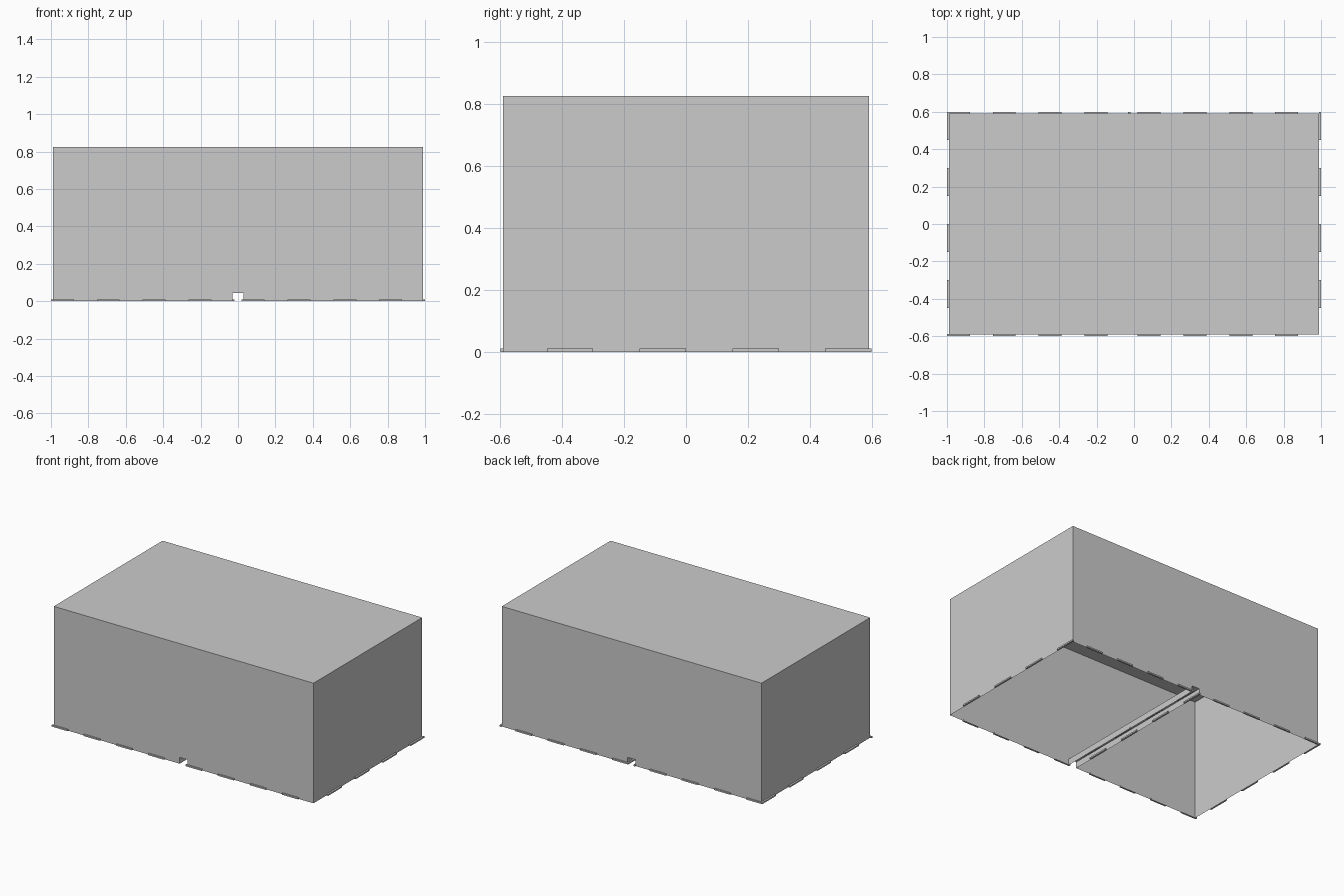
import bpy, bmesh

if "Cube" in bpy.data.objects:
    bpy.data.objects.remove(bpy.data.objects["Cube"])

W, D, H = 0.988, 0.591, 0.826     # cover half width, half depth, height
CH, CZ = 0.03, 0.043              # channel half width, height
T, TZ = 0.012, 0.01               # dash width, height


def add_object(name, bm):
    mesh = bpy.data.meshes.new(name)
    bm.to_mesh(mesh)
    bm.free()
    obj = bpy.data.objects.new(name, mesh)
    bpy.context.collection.objects.link(obj)
    return obj


# Thin cover, open underneath, with a shallow channel running front to back
profile = [(-W, 0), (-W, H), (W, H), (W, 0), (CH, 0), (CH, CZ), (-CH, CZ), (-CH, 0)]
bm = bmesh.new()
front = [bm.verts.new((x, -D, z)) for x, z in profile]
back = [bm.verts.new((x, D, z)) for x, z in profile]
bm.faces.new(front)
bm.faces.new(back[::-1])
for i in range(len(profile)):
    j = (i + 1) % len(profile)
    if i not in (3, 7):           # the two undersides stay open
        bm.faces.new((front[i], back[i], back[j], front[j]))
bmesh.ops.recalc_face_normals(bm, faces=bm.faces)
add_object("open_cover", bm)


def dash(bm, x0, x1, y0, y1):
    verts = bmesh.ops.create_cube(bm, size=1)["verts"]
    bmesh.ops.scale(bm, vec=(x1 - x0, y1 - y0, TZ), verts=verts)
    bmesh.ops.translate(bm, vec=((x0 + x1) / 2, (y0 + y1) / 2, TZ / 2), verts=verts)


def dashed_outline(name, x0, x1, y0, y1, n=4):
    bm = bmesh.new()
    px, py = (x1 - x0) / n, (y1 - y0) / n
    for k in range(n):
        a, b = x0 + k * px, y1 - k * py
        for y in (y0, y1 - T):
            dash(bm, a, a + px / 2, y, y + T)
        for x in (x0, x1 - T):
            dash(bm, x, x + T, b - py / 2, b)
    add_object(name, bm)


# Dashed footprint outlines under each half
dashed_outline("left_dashed_outline", -1, -0.02, -0.6, 0.6)
dashed_outline("right_dashed_outline", 0.02, 1, -0.6, 0.6)
